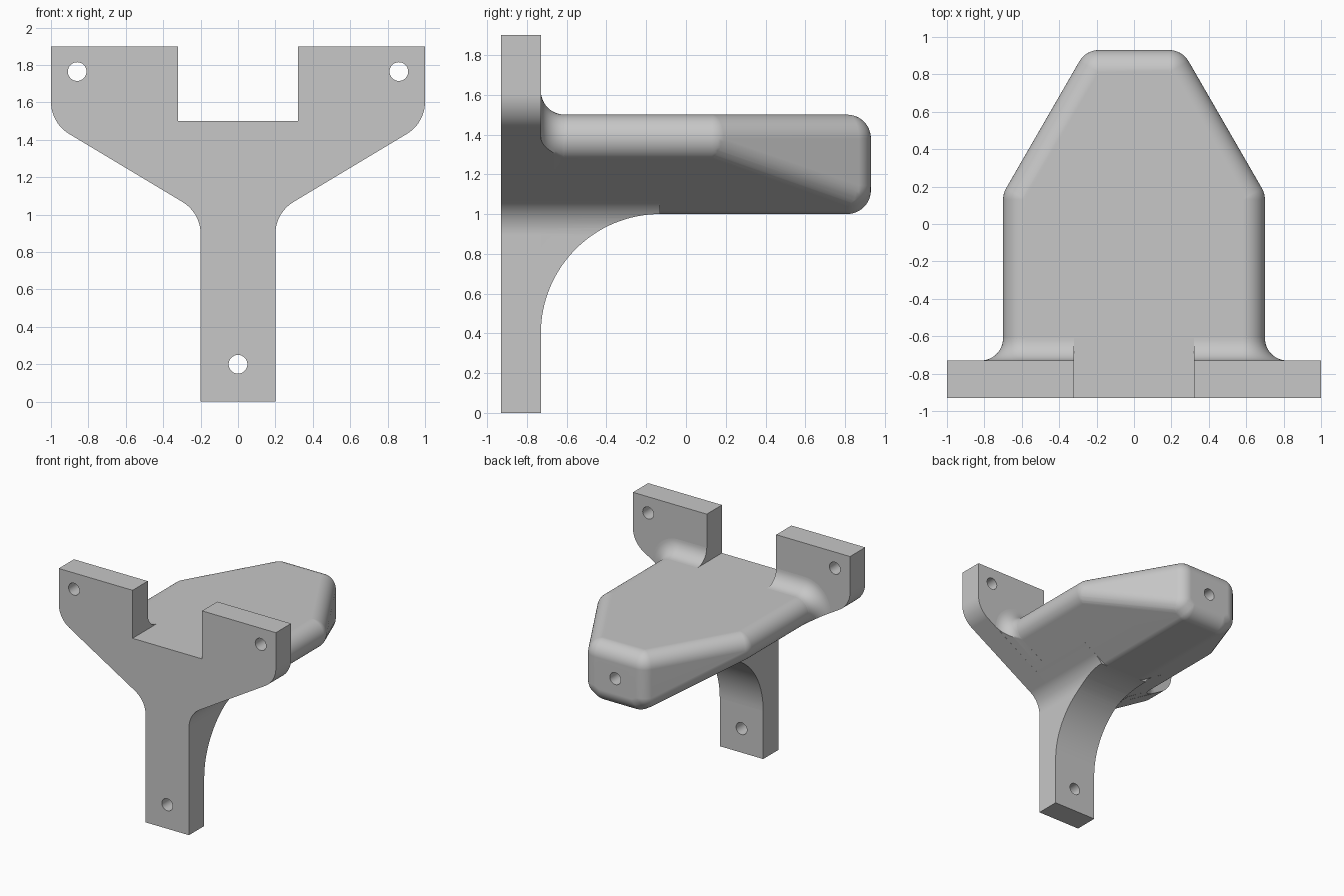
import bpy, bmesh
from math import pi, sin, cos, acos, tan, atan
from mathutils import Vector, Matrix

cube = bpy.data.objects.get("Cube")
if cube:
    bpy.data.objects.remove(cube, do_unlink=True)

GREY = (0.57, 0.57, 0.57, 1)
mat = bpy.data.materials.new("light_grey")
mat.use_nodes = True
mat.diffuse_color = GREY
mat.node_tree.nodes["Principled BSDF"].inputs["Base Color"].default_value = GREY

# Shared dimensions
BACK, FACE, END = -0.93, -0.73, 0.93
R = 0.12                    # arm rounding and cove radius
SLOPE = 0.6                 # rise of the wing underside
TILT = atan(SLOPE)


def under(x):
    """Height of the sloping underside at x."""
    return 0.89 + SLOPE * x


def make(name, bm):
    bmesh.ops.recalc_face_normals(bm, faces=bm.faces)
    mesh = bpy.data.meshes.new(name)
    bm.to_mesh(mesh)
    bm.free()
    mesh.materials.append(mat)
    ob = bpy.data.objects.new(name, mesh)
    bpy.context.collection.objects.link(ob)
    return ob


def select(ob):
    bpy.ops.object.select_all(action='DESELECT')
    ob.select_set(True)
    bpy.context.view_layer.objects.active = ob


def boolean(ob, cutter, operation='DIFFERENCE'):
    m = ob.modifiers.new("cut", 'BOOLEAN')
    m.operation, m.object, m.solver = operation, cutter, 'EXACT'
    select(ob)
    bpy.ops.object.modifier_apply(modifier=m.name)
    bpy.data.objects.remove(cutter, do_unlink=True)


def finish(ob):
    select(ob)
    bpy.ops.object.shade_smooth_by_angle(angle=pi / 6)
    ob.modifiers.new("flat_faces", 'WEIGHTED_NORMAL').keep_sharp = True


def loft(name, rows):
    """Closed solid through matching rings of points."""
    bm = bmesh.new()
    rings = [[bm.verts.new(p) for p in row] for row in rows]
    n = len(rings[0])
    for a, b in zip(rings, rings[1:]):
        for i in range(n):
            j = (i + 1) % n
            bm.faces.new((a[i], a[j], b[j], b[i]))
    bm.faces.new(rings[0])
    bm.faces.new(rings[-1][::-1])
    return make(name, bm)


def front_prism(name, pts, y0, y1):
    return loft(name, [[(x, y, z) for x, z in pts] for y in (y0, y1)])


def fillet(a, corner, b, r, steps=12):
    """Round a profile corner with radius r."""
    a, c, b = Vector(a), Vector(corner), Vector(b)
    u, v = (a - c).normalized(), (b - c).normalized()
    half = u.angle(v) / 2
    mid = (u + v).normalized()
    centre = c + mid * r / sin(half)
    side = (u - mid * u.dot(mid)).normalized()
    span = pi / 2 - half
    return [tuple(centre + r * (side * sin(t) - mid * cos(t)))
            for t in (span * (1 - 2 * i / steps) for i in range(steps + 1))]


def mirrored(half):
    return half + [(-x, z) for x, z in reversed(half)]


def drill(ob, x, z, y0, y1):
    bm = bmesh.new()
    place = Matrix.Translation((x, (y0 + y1) / 2, z)) @ Matrix.Rotation(pi / 2, 4, 'X')
    bmesh.ops.create_cone(bm, cap_ends=True, segments=32, radius1=0.05,
                          radius2=0.05, depth=y1 - y0, matrix=place)
    boolean(ob, make("drill", bm))


# Y-shaped mounting plate with three screw holes
neck, tip = (0.2, under(0.2)), (1, under(1))
neck_round = fillet((0.2, 0), neck, tip, 0.2)
outline = [(0.2, 0)] + neck_round + fillet(neck, tip, (1, 1.9), 0.2)
outline += [(1, 1.9), (0.32, 1.9), (0.32, 1.5)]
plate = front_prism("mounting_plate", mirrored(outline), BACK, FACE)
for x, z in ((0, 0.2), (0.86, 1.765), (-0.86, 1.765)):
    drill(plate, x, z, BACK - 0.1, FACE + 0.1)
finish(plate)

# Rounded tapering arm: hull of spheres on an inner core
core = [(0.58, -0.74, 1.38), (0.15, -0.74, 1.12), (0.58, 0.131, 1.38),
        (0.188, END - R, 1.38), (0.188, END - R, 1.143), (0.15, END - R, 1.12)]
ball = bmesh.new()
bmesh.ops.create_uvsphere(ball, u_segments=48, v_segments=24, radius=R)
bm = bmesh.new()
for x, y, z in core:
    for s in (1, -1):
        for v in ball.verts:
            bm.verts.new(v.co + Vector((s * x, y, z)))
ball.free()
bmesh.ops.remove_doubles(bm, verts=bm.verts, dist=0.0005)
bmesh.ops.convex_hull(bm, input=bm.verts)
bmesh.ops.delete(bm, geom=[v for v in bm.verts if not v.link_faces], context='VERTS')
bmesh.ops.dissolve_limit(bm, angle_limit=0.01, verts=bm.verts, edges=bm.edges)
arm = make("support_arm", bm)
drill(arm, 0, 1.25, END - 0.3, END + 0.1)
finish(arm)

# Curved gusset under the arm, trimmed to the plate outline
web = front_prism("leg_gusset", mirrored([(0.2, 0.2)] + neck_round + [(0.5, under(0.5))]),
                  FACE - 0.1, 0.2)
arc = [(-0.13 - 0.6 * cos(t), 0.4 + 0.6 * sin(t)) for t in (pi / 2 * i / 32 for i in range(33))]
side = [(FACE - 0.05, 0.4)] + arc + [(-0.13, 1.13), (FACE - 0.05, 1.13)]
boolean(web, loft("gusset_side", [[(x, y, z) for y, z in side] for x in (-0.6, 0.6)]),
        'INTERSECT')
finish(web)

# Coves blending the arm into the plate on each side of the notch
for s, label in ((1, "left"), (-1, "right")):
    rows = []
    for i in range(13):
        t = pi / 2 * i / 12
        y, d = FACE + R * (1 - sin(t)), R * (1 - cos(t))
        low = TILT - pi / 2 + acos(R / (R + d))
        ring = [(0.32, 1.3), (0.32, 1.5 + d)]
        for k in range(17):
            a = pi / 2 + (low - pi / 2) * k / 16
            ring.append((0.58 + (R + d) * cos(a), 1.38 + (R + d) * sin(a)))
        ring.append((0.45, under(0.45)))
        rows.append([(s * x, y, z) for x, z in ring])
    finish(loft(label + "_cove", rows))
